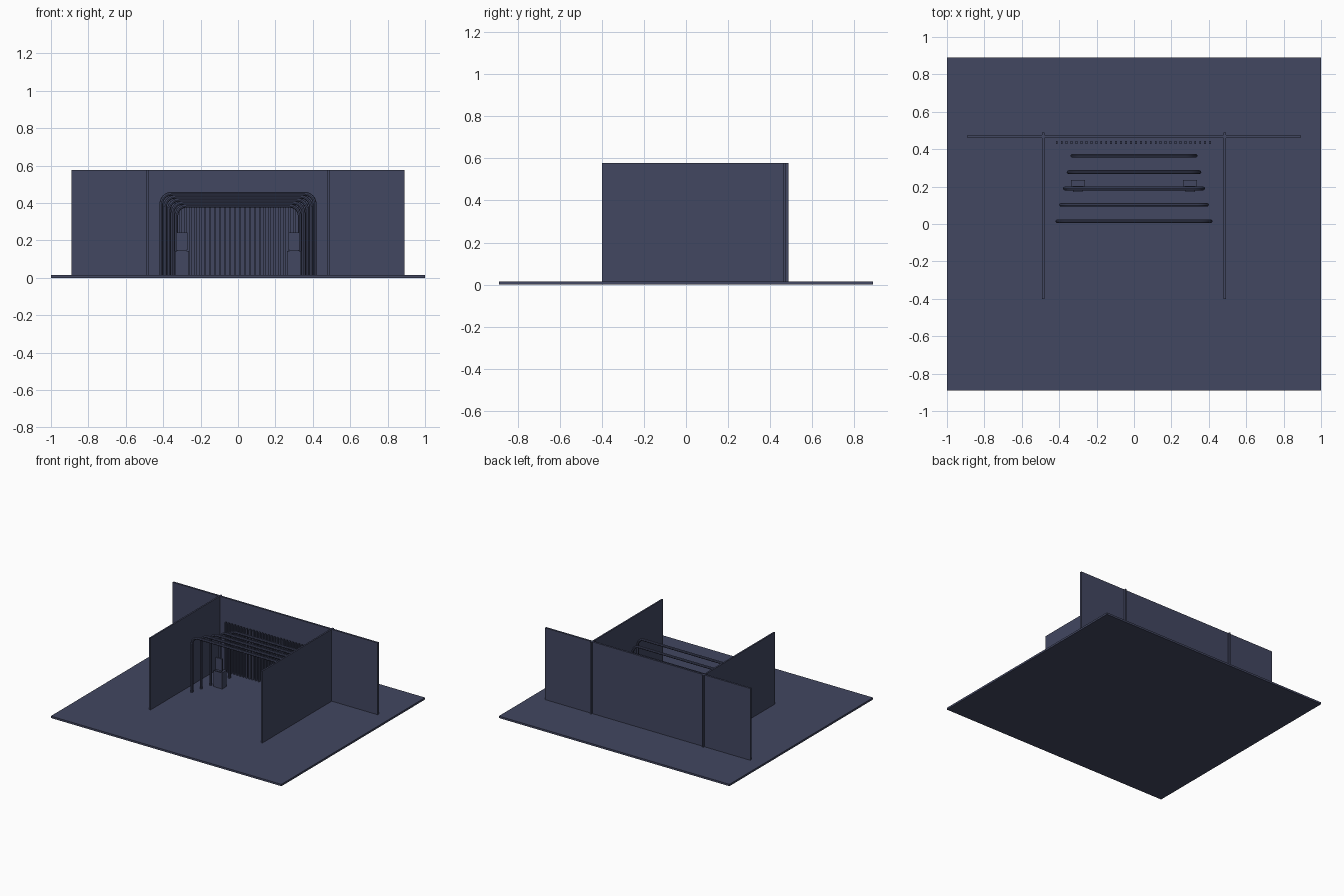
import bpy
import math

default = bpy.data.objects.get("Cube")
if default:
    bpy.data.objects.remove(default, do_unlink=True)

slate = bpy.data.materials.new("dark slate blue")
slate.use_nodes = True
COLOUR = (0.054, 0.063, 0.119, 1)
slate.diffuse_color = COLOUR
slate.node_tree.nodes["Principled BSDF"].inputs["Base Color"].default_value = COLOUR

FLOOR = 0.015
WALL_TOP = 0.578


def box(name, x, y, z):
    """Box from (min, max) ranges on each axis."""
    bpy.ops.mesh.primitive_cube_add(size=1, location=[sum(r) / 2 for r in (x, y, z)])
    ob = bpy.context.object
    ob.name = name
    ob.scale = [r[1] - r[0] for r in (x, y, z)]
    bpy.ops.object.transform_apply(location=False, rotation=False, scale=True)
    ob.data.materials.append(slate)
    return ob


def hoop(name, half, top, y, radius=0.01, bend=0.055, steps=6):
    """Round tube bent into an upside-down U."""
    half -= radius
    top -= radius
    right = [(half, FLOOR)]
    for i in range(steps + 1):
        a = math.pi / 2 * i / steps
        right.append((half - bend + bend * math.cos(a), top - bend + bend * math.sin(a)))
    path = right + [(-x, z) for x, z in reversed(right)]
    curve = bpy.data.curves.new(name, "CURVE")
    curve.dimensions = "3D"
    curve.bevel_depth = radius
    curve.bevel_resolution = 2
    curve.use_fill_caps = True
    spline = curve.splines.new("POLY")
    spline.points.add(len(path) - 1)
    for p, (x, z) in zip(spline.points, path):
        p.co = (x, y, z, 1)
    ob = bpy.data.objects.new(name, curve)
    bpy.context.collection.objects.link(ob)
    bpy.ops.object.select_all(action="DESELECT")
    ob.select_set(True)
    bpy.context.view_layer.objects.active = ob
    bpy.ops.object.convert(target="MESH")
    ob = bpy.context.object
    ob.data.materials.clear()
    ob.data.materials.append(slate)
    bpy.ops.object.shade_smooth_by_angle()


# Floor and walls
box("floor", (-1, 1), (-0.89, 0.89), (0, FLOOR))
box("back_wall", (-0.89, 0.89), (0.46, 0.475), (FLOOR, WALL_TOP))
for side, s in (("left", 1), ("right", -1)):
    box(f"{side}_wall", (s * 0.485 - 0.006, s * 0.485 + 0.006), (-0.4, 0.488), (FLOOR, WALL_TOP))

# Row of hoops, shrinking toward the back
for i in range(5):
    hoop(f"hoop_{i + 1}", 0.42 - 0.02 * i, 0.46 - 0.016 * i, 0.015 + 0.0875 * i)

# Upright slats in front of the back wall
SLATS = 32
for i in range(SLATS):
    x = -0.413 + 0.82 * i / (SLATS - 1)
    box(f"slat_{i + 1}", (x - 0.005, x + 0.005), (0.427, 0.445), (FLOOR, 0.4))

# Pair of stands with an upright panel
for side, s in (("left", 1), ("right", -1)):
    c = s * 0.3
    box(f"{side}_stand", (c - 0.037, c + 0.037), (0.18, 0.235), (FLOOR, 0.143))
    box(f"{side}_ledge", (c - 0.025, c + 0.025), (0.172, 0.2), (0.143, 0.15))
    box(f"{side}_panel", (c - 0.03, c + 0.03), (0.19, 0.202), (0.15, 0.243))
